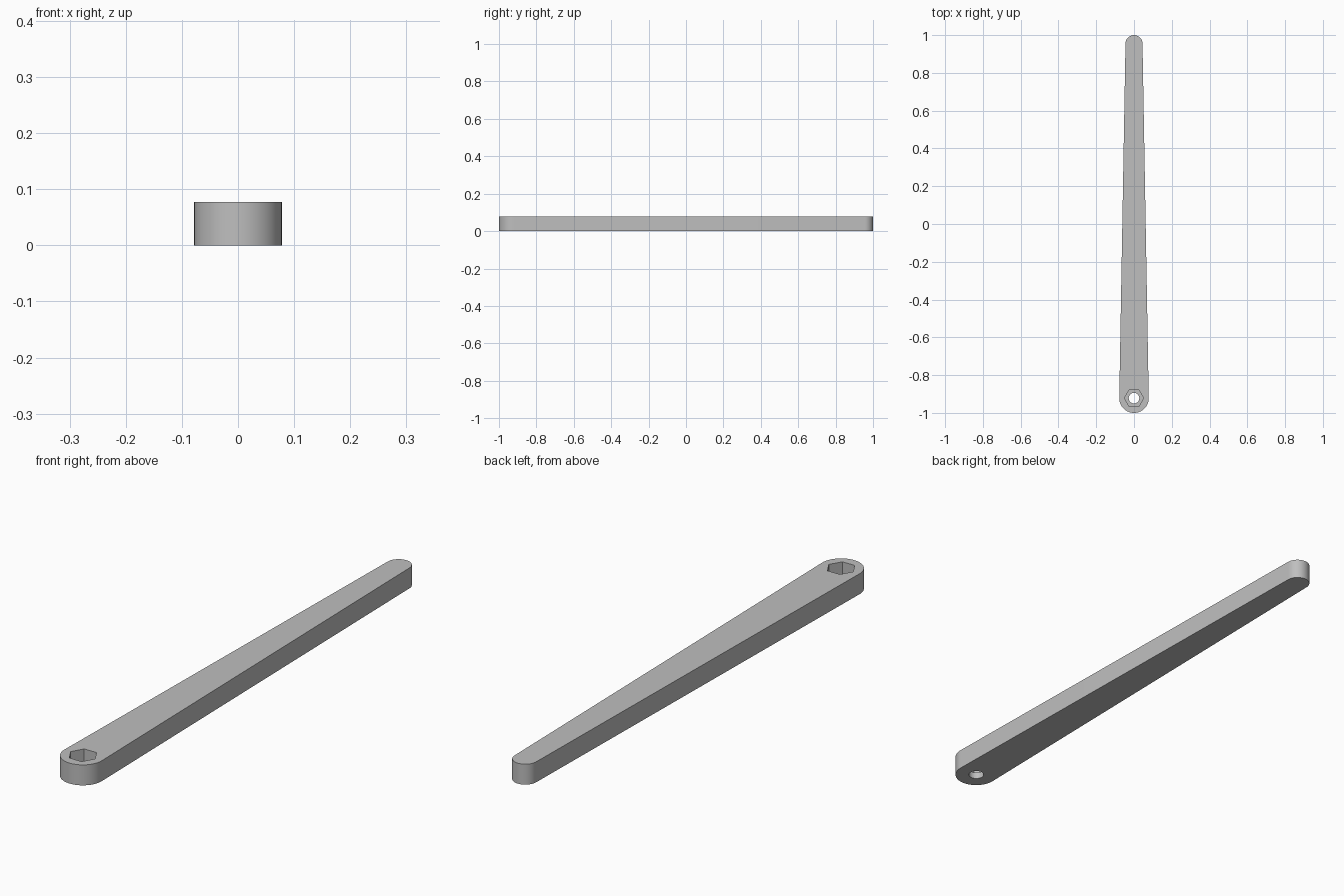
import bpy
import bmesh
from math import asin, cos, sin, pi, radians

old = bpy.data.objects.get("Cube")
if old:
    bpy.data.objects.remove(old, do_unlink=True)

HEIGHT = 0.077
R_BIG, R_SMALL = 0.078, 0.045
Y_BIG, Y_SMALL = R_BIG - 1, 1 - R_SMALL
FLOOR = 0.025

grey = bpy.data.materials.new("plain grey")
grey.use_nodes = True
color = (0.52, 0.52, 0.52, 1)
grey.diffuse_color = color
grey.node_tree.nodes["Principled BSDF"].inputs["Base Color"].default_value = color


def arc(cy, r, start, end, steps):
    angles = [start + (end - start) * i / steps for i in range(steps + 1)]
    return [(r * cos(a), cy + r * sin(a)) for a in angles]


def prism(name, outline, bottom, top):
    """Extrude a closed outline between two heights."""
    bm = bmesh.new()
    face = bm.faces.new([bm.verts.new((x, y, bottom)) for x, y in outline])
    ext = bmesh.ops.extrude_face_region(bm, geom=[face])
    moved = [g for g in ext["geom"] if isinstance(g, bmesh.types.BMVert)]
    bmesh.ops.translate(bm, verts=moved, vec=(0, 0, top - bottom))
    bmesh.ops.recalc_face_normals(bm, faces=bm.faces)
    mesh = bpy.data.meshes.new(name)
    bm.to_mesh(mesh)
    bm.free()
    mesh.materials.append(grey)
    obj = bpy.data.objects.new(name, mesh)
    bpy.context.collection.objects.link(obj)
    return obj


# Tapered arm: two round ends joined by tangent sides
tilt = asin((R_BIG - R_SMALL) / (Y_SMALL - Y_BIG))
outline = arc(Y_SMALL, R_SMALL, tilt, pi - tilt, 32)
outline += arc(Y_BIG, R_BIG, pi - tilt, 2 * pi + tilt, 40)
arm = prism("tapered_arm", outline, 0, HEIGHT)

# Hexagonal nut pocket from above, round bolt hole right through
cutters = [
    prism("nut_pocket_cutter", arc(Y_BIG, 0.051, 0, 2 * pi, 6)[:-1], FLOOR, HEIGHT + 0.05),
    prism("bolt_hole_cutter", arc(Y_BIG, 0.028, 0, 2 * pi, 40)[:-1], -0.05, HEIGHT + 0.05),
]
bpy.context.view_layer.objects.active = arm
arm.select_set(True)
for cutter in cutters:
    cutter.hide_render = True
    mod = arm.modifiers.new(cutter.name, "BOOLEAN")
    mod.operation = "DIFFERENCE"
    mod.solver = "EXACT"
    mod.object = cutter
    bpy.ops.object.modifier_apply(modifier=mod.name)
    bpy.data.objects.remove(cutter, do_unlink=True)

bpy.ops.object.shade_smooth_by_angle(angle=radians(30))
